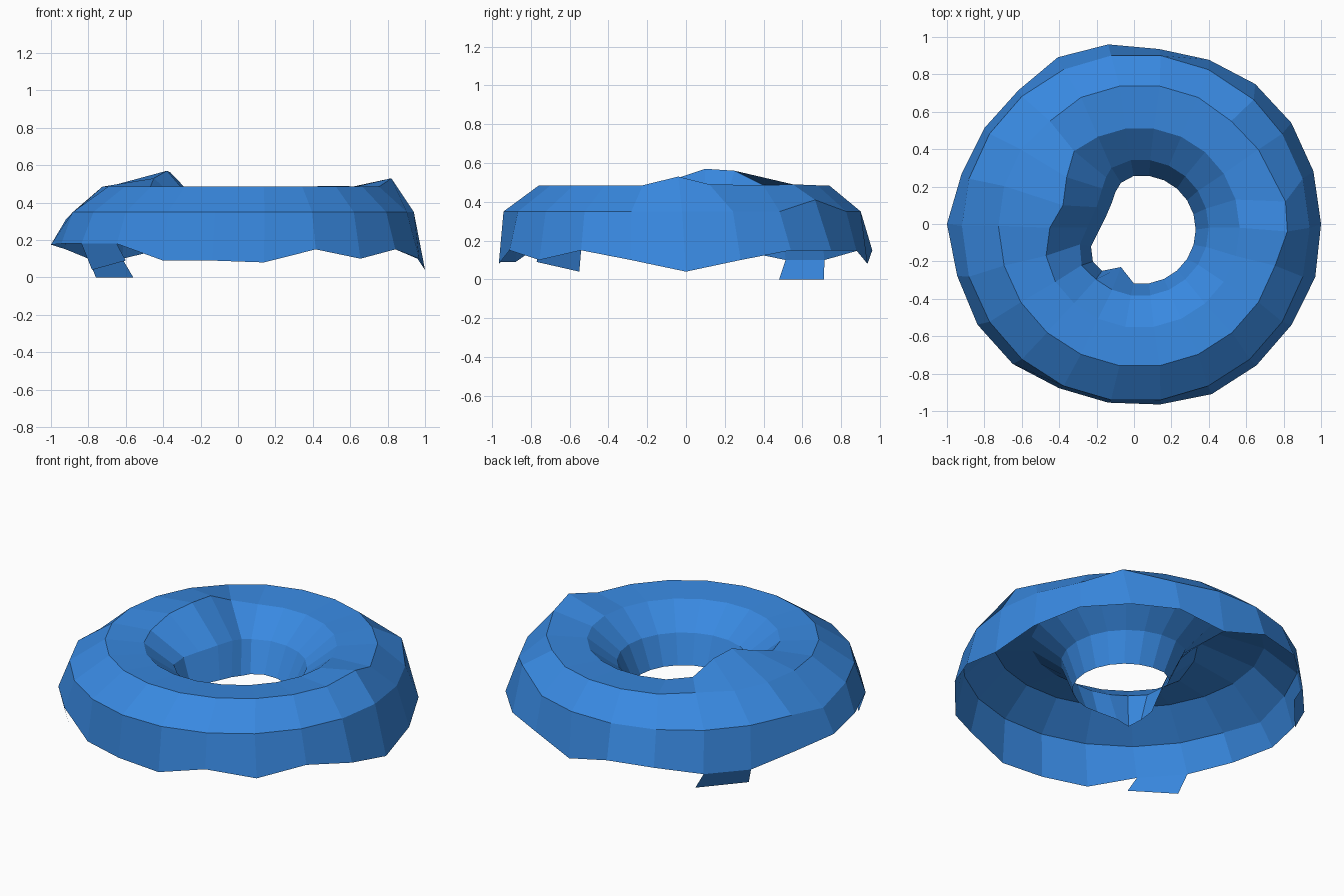
import bpy, bmesh
from math import cos, sin, tau

if "Cube" in bpy.data.objects:
    bpy.data.objects.remove(bpy.data.objects["Cube"])

N = 22  # segments around the ring


def ring(radius, z, changes=None, cx=0.0, cy=0.0):
    """Regular ring of points, with a few hand-moved ones {index: (x, y, z)}."""
    pts = [(cx + radius * cos(tau * k / N), cy + radius * sin(tau * k / N), z) for k in range(N)]
    for k, p in (changes or {}).items():
        pts[k] = p
    return pts


# Uneven lower edge of the icing, height per segment
rim_z = [.04, .10, .15, .15, .15, .08, .15, .15, .10, .10, .15,
         .175, .18, .18, .18, .09, .09, .08, .15, .10, .15, .10]
rim_r = [1, 1, 1, .99, .965, .945, .97, .98, .945, .95, .96,
         1, .985, .995, .99, .965, .965, .975, 1, 1, 1, 1.01]
outer_rim = [(r * cos(tau * k / N), r * sin(tau * k / N), z)
             for k, (r, z) in enumerate(zip(rim_r, rim_z))]

# Rings over the top and down into the hole
side = ring(.93, .35, {3: (.64, .665, .41), 11: (-.92, -.01, .31)}, cx=.01, cy=-.02)
top_outer = ring(.755, .485, {0: (.82, -.04, .53), 1: (.81, .12, .49),
                              3: (.52, .55, .49), 8: (-.45, .55, .49)}, cx=.03, cy=-.01)
top_inner = ring(.535, .47, {8: (-.32, .39, .49), 9: (-.36, .25, .56),
                             10: (-.38, .10, .57), 11: (-.45, -.02, .53),
                             12: (-.47, -.17, .48)}, cx=.03, cy=-.02)
throat = ring(.365, .34, {7: (-.12, .30, .34), 8: (-.15, .25, .35), 9: (-.17, .19, .36),
                          10: (-.20, .09, .36), 11: (-.25, -.02, .35),
                          12: (-.29, -.11, .34), 13: (-.28, -.22, .34)}, cx=.035, cy=-.02)
hole = ring(.29, .17, {7: (-.07, .22, .17), 8: (-.10, .17, .17), 9: (-.12, .11, .18),
                       10: (-.15, .04, .18), 11: (-.19, -.04, .18),
                       12: (-.23, -.12, .17), 13: (-.22, -.20, .15),
                       14: (-.17, -.25, .11), 15: (-.07, -.23, .11)}, cx=.04, cy=-.03)

# Icing shell
bm = bmesh.new()
rings = [[bm.verts.new(p) for p in r]
         for r in (outer_rim, side, top_outer, top_inner, throat, hole)]
for a, b in zip(rings, rings[1:]):
    for k in range(N):
        n = (k + 1) % N
        bm.faces.new((a[k], a[n], b[n], b[k]))


# Drips hanging from the outer edge
def drip(k, p, q):
    a, b = rings[0][k], rings[0][k + 1]
    bm.faces.new((b, a, bm.verts.new(p), bm.verts.new(q)))


drip(8, (-.56, .71, 0), (-.76, .48, 0))
drip(13, (-.78, -.55, .04), (-.60, -.77, .09))

mesh = bpy.data.meshes.new("icing")
bm.to_mesh(mesh)
bm.free()
icing = bpy.data.objects.new("icing", mesh)
bpy.context.collection.objects.link(icing)

mat = bpy.data.materials.new("blue_icing")
mat.diffuse_color = (.04, .25, .75, 1)
mat.use_nodes = True
mat.node_tree.nodes["Principled BSDF"].inputs["Base Color"].default_value = mat.diffuse_color
mesh.materials.append(mat)
